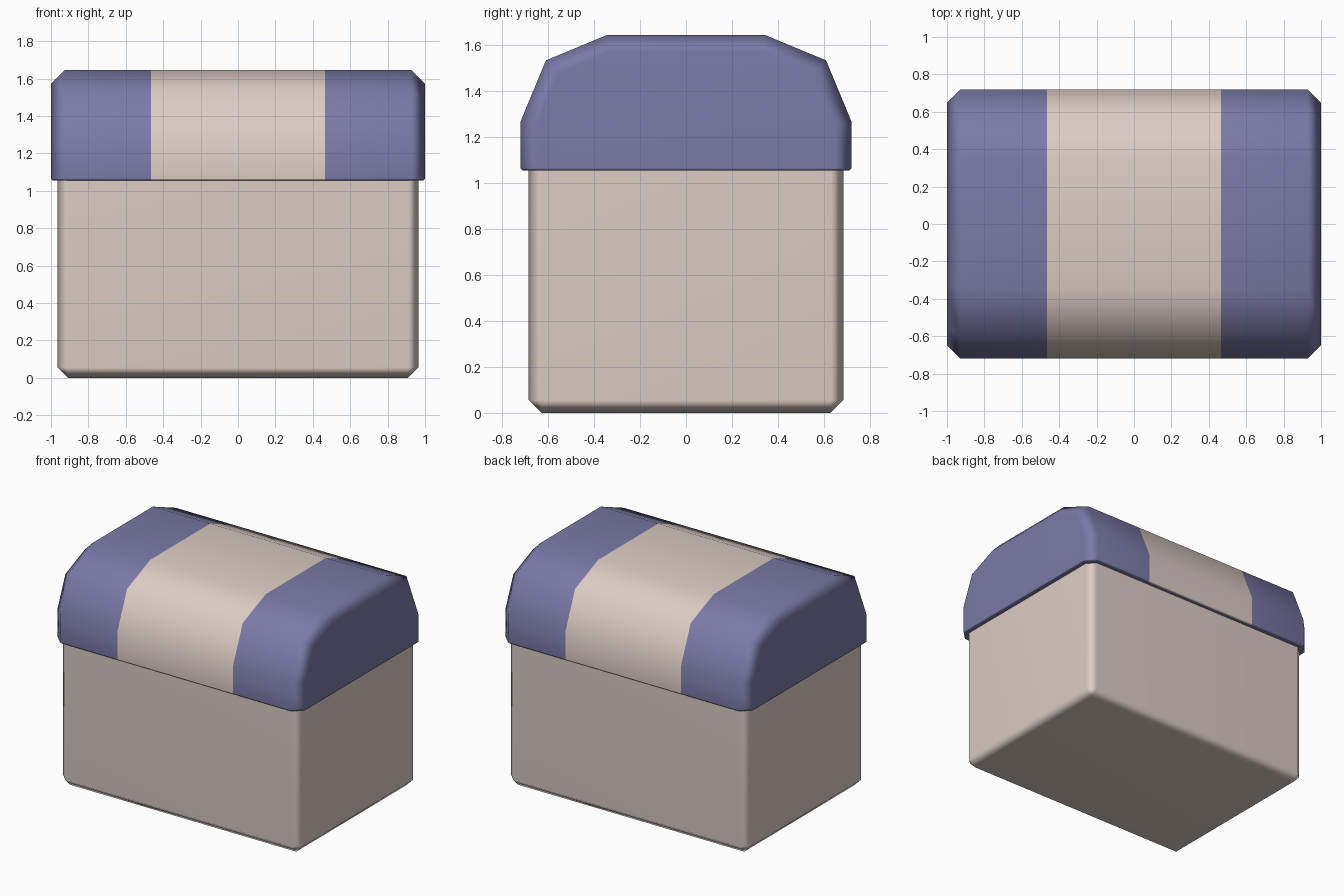
import bpy, bmesh, math
from mathutils import Vector

if "Cube" in bpy.data.objects:
    bpy.data.objects.remove(bpy.data.objects["Cube"])


def material(name, rgb):
    m = bpy.data.materials.new(name)
    m.diffuse_color = (*rgb, 1)
    m.use_nodes = True
    m.node_tree.nodes["Principled BSDF"].inputs["Base Color"].default_value = m.diffuse_color
    return m


beige = material("warm beige", (0.72, 0.61, 0.55))
blue = material("slate blue", (0.195, 0.195, 0.39))


def finish(bm, name, mats):
    bmesh.ops.recalc_face_normals(bm, faces=bm.faces)
    mesh = bpy.data.meshes.new(name)
    bm.to_mesh(mesh)
    bm.free()
    for m in mats:
        mesh.materials.append(m)
    ob = bpy.data.objects.new(name, mesh)
    bpy.context.collection.objects.link(ob)
    bpy.ops.object.select_all(action='DESELECT')
    ob.select_set(True)
    bpy.context.view_layer.objects.active = ob
    bpy.ops.object.shade_smooth_by_angle(angle=math.radians(65))
    wn = ob.modifiers.new("soft chamfers", 'WEIGHTED_NORMAL')
    wn.keep_sharp = True
    return ob


# Chest body: box with chamfered uprights and bottom edges
bm = bmesh.new()
bmesh.ops.create_cube(bm, size=1)
for v in bm.verts:
    v.co = Vector((v.co.x * 1.93, v.co.y * 1.37, (v.co.z + 0.5) * 1.06))
edges = [e for e in bm.edges if min(v.co.z for v in e.verts) < 0.01]
bmesh.ops.bevel(bm, geom=edges, offset=0.056, segments=1, affect='EDGES', profile=0.5)
finish(bm, "chest_body", [beige])

# Lid: faceted arch profile in y-z, inset at both ends for the chamfer
half = [(0.72, 1.055), (0.72, 1.27), (0.61, 1.535), (0.345, 1.645)]
profile = half + [(-y, z) for y, z in reversed(half)]
CHAMFER = 0.073


def inset(pts, d):
    """Offset the arch inwards with mitred corners, keeping the base level."""
    out = []
    for i, p in enumerate(pts):
        p = Vector(p)
        normals = []
        for a, b in ((i - 1, i), (i, i + 1)):
            if a >= 0 and b < len(pts):
                t = (Vector(pts[b]) - Vector(pts[a])).normalized()
                normals.append(Vector((-t.y, t.x)))
        if len(normals) == 1:
            out.append(p + normals[0] * d)
        else:
            s = normals[0] + normals[1]
            out.append(p + s * (d / s.dot(normals[0])))
    return out


small = inset(profile, CHAMFER)
bm = bmesh.new()
rings = []
for x in (-1, -1 + CHAMFER, -0.465, 0.465, 1 - CHAMFER, 1):
    pts = small if abs(x) == 1 else profile
    rings.append([bm.verts.new((x, y, z)) for y, z in pts])
n = len(profile)
for a, b in zip(rings, rings[1:]):
    for i in range(n - 1):
        bm.faces.new((a[i], a[i + 1], b[i + 1], b[i]))
bm.faces.new(rings[0])
bm.faces.new(rings[-1])
# one flat underside
bm.faces.new([r[0] for r in rings] + [r[-1] for r in reversed(rings)])
bmesh.ops.recalc_face_normals(bm, faces=bm.faces)
rim = [e for e in bm.edges if all(v.co.z < 1.06 for v in e.verts)]
bmesh.ops.bevel(bm, geom=rim, offset=0.01, segments=1, affect='EDGES', profile=0.5)
# middle band in beige, ends and underside in blue
for f in bm.faces:
    wide = all(abs(v.co.x) < 0.47 for v in f.verts)
    f.material_index = 1 if wide else 0
finish(bm, "arched_lid", [blue, beige])
